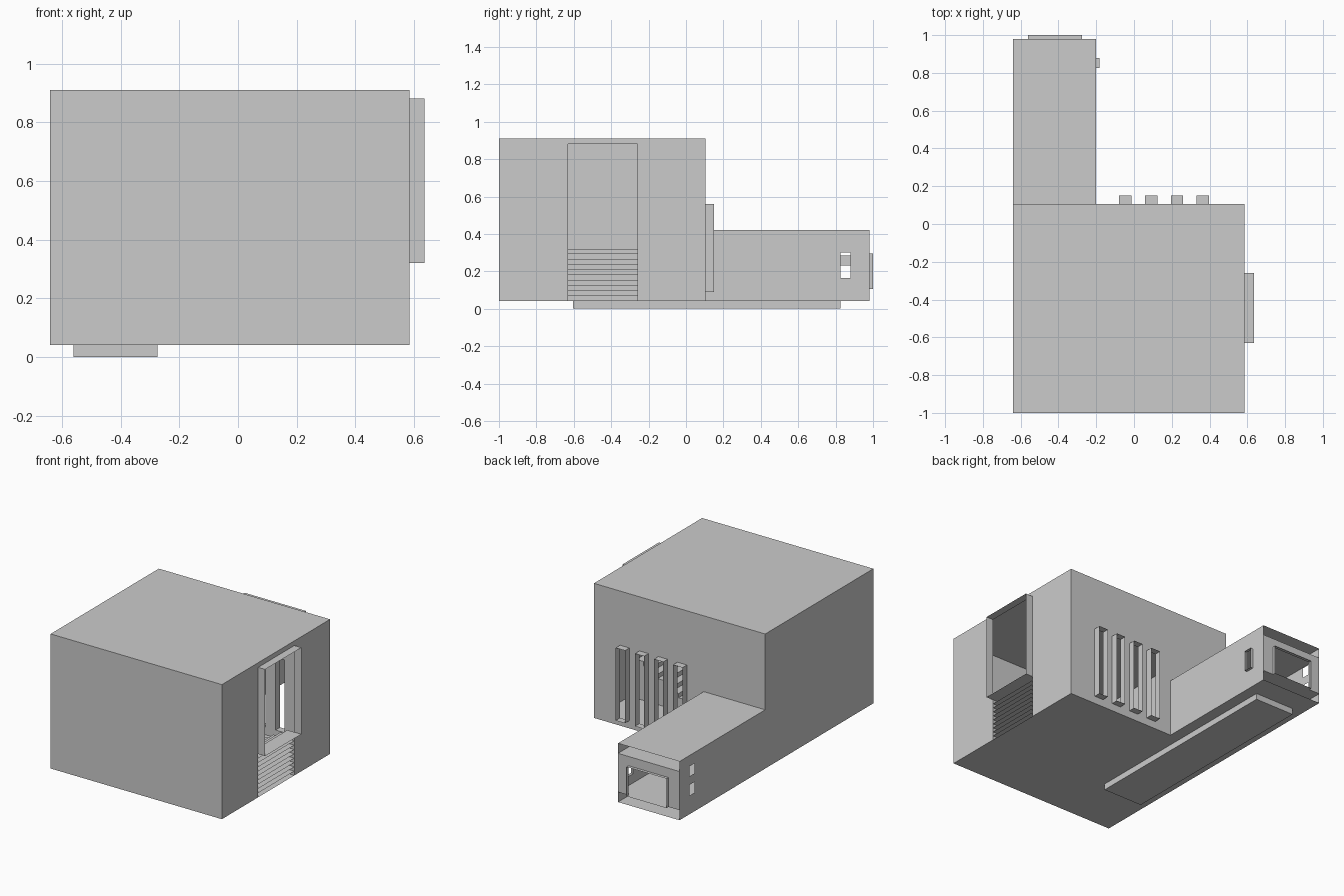
import bpy

if "Cube" in bpy.data.objects:
    bpy.data.objects.remove(bpy.data.objects["Cube"])


def make(name, verts, faces):
    me = bpy.data.meshes.new(name)
    me.from_pydata(verts, [], faces)
    me.validate()
    ob = bpy.data.objects.new(name, me)
    bpy.context.collection.objects.link(ob)
    return ob


def sheet(name, axis, side, pos, ur, vr, holes=()):
    """Flat wall across an axis, facing side (+1/-1), with rectangular holes."""
    us = sorted({*ur, *(u for h in holes for u in h[:2])})
    vs = sorted({*vr, *(v for h in holes for v in h[2:])})
    verts = []
    for v in vs:
        for u in us:
            p = [u, v]
            p.insert(axis, pos)
            verts.append(p)
    n, faces = len(us), []
    flip = (side < 0) != (axis == 1)
    for j in range(len(vs) - 1):
        for i in range(n - 1):
            cu, cv = (us[i] + us[i + 1]) / 2, (vs[j] + vs[j + 1]) / 2
            if any(h[0] < cu < h[1] and h[2] < cv < h[3] for h in holes):
                continue
            f = [j * n + i, j * n + i + 1, (j + 1) * n + i + 1, (j + 1) * n + i]
            faces.append(f[::-1] if flip else f)
    return make(name, verts, faces)


def box(name, x, y, z, skip=()):
    """Box with some faces left open."""
    verts = [(a, b, c) for c in z for b in y for a in x]
    sides = {'-z': (0, 2, 3, 1), '+z': (4, 5, 7, 6), '-y': (0, 1, 5, 4),
             '+y': (2, 6, 7, 3), '-x': (0, 4, 6, 2), '+x': (1, 3, 7, 5)}
    return make(name, verts, [f for k, f in sides.items() if k not in skip])


X0, X1, Y0, Y1, Z0, Z1 = -0.64, 0.585, -1.0, 0.105, 0.04, 0.91
WX, WY, WZ = -0.2, 0.98, 0.42
FLOOR, CEIL = 0.105, 0.355
DOOR = (-0.63, -0.26)
SLITS = [(-0.08, -0.012), (0.058, 0.124), (0.195, 0.26), (0.332, 0.398)]

# Main hall shell
box("hall_shell", (X0, X1), (Y0, Y1), (Z0, Z1), ('+x', '+y'))
sheet("hall_right_wall", 0, 1, X1, (Y0, Y1), (Z0, Z1), [(*DOOR, Z0, 0.88)])
sheet("hall_back_wall", 1, 1, Y1, (X0, X1), (Z0, Z1),
      [(a, b, 0.09, 0.56) for a, b in SLITS] + [(-0.56, -0.275, FLOOR, 0.295)])

# Door surround and the slit window surrounds
box("door_frame", (X1, 0.635), DOOR, (0.32, 0.88), ('-x', '+x'))
for i, s in enumerate(SLITS):
    box(f"slit_window_frame_{i + 1}", s, (Y1, 0.15), (0.09, 0.56), ('-y', '+y'))

# Steps going down into the hall, open at the outer end
STEPS = 10
rise = (0.32 - Z0) / STEPS
for i in range(STEPS):
    z = Z0 + i * rise
    box(f"step_{i + 1}", (X1 - 0.05 * (STEPS - i), X1), DOOR, (z, z + rise), ('+x',))

# Low wing: roof, underside, inner floor and ceiling
for name, z, side in (("wing_roof", WZ, 1), ("wing_underside", Z0, -1),
                      ("wing_floor", FLOOR, 1), ("wing_ceiling", CEIL, -1)):
    sheet(name, 2, side, z, (X0, WX), (Y1, WY))

# Wing walls with their openings
sheet("wing_left_wall", 0, -1, X0, (Y1, WY), (Z0, WZ),
      [(0.825, 0.88, 0.16, 0.23), (0.825, 0.88, 0.285, 0.35)])
sheet("wing_right_wall", 0, 1, WX, (Y1, WY), (Z0, WZ), [(0.825, 0.88, 0.165, 0.30)])
sheet("wing_end_wall", 1, 1, WY, (X0, WX), (FLOOR, CEIL), [(-0.56, -0.275, FLOOR, 0.295)])

# Wing window surrounds
box("end_window_frame", (-0.56, -0.275), (WY, 1.0), (FLOOR, 0.295), ('-y', '+y'))
box("side_window_frame", (WX, -0.183), (0.825, 0.88), (0.165, 0.30), ('-x', '+x'))

# Raised runner underneath
box("base_runner", (-0.56, -0.275), (-0.605, 0.825), (0.0, Z0), ('+z',))
